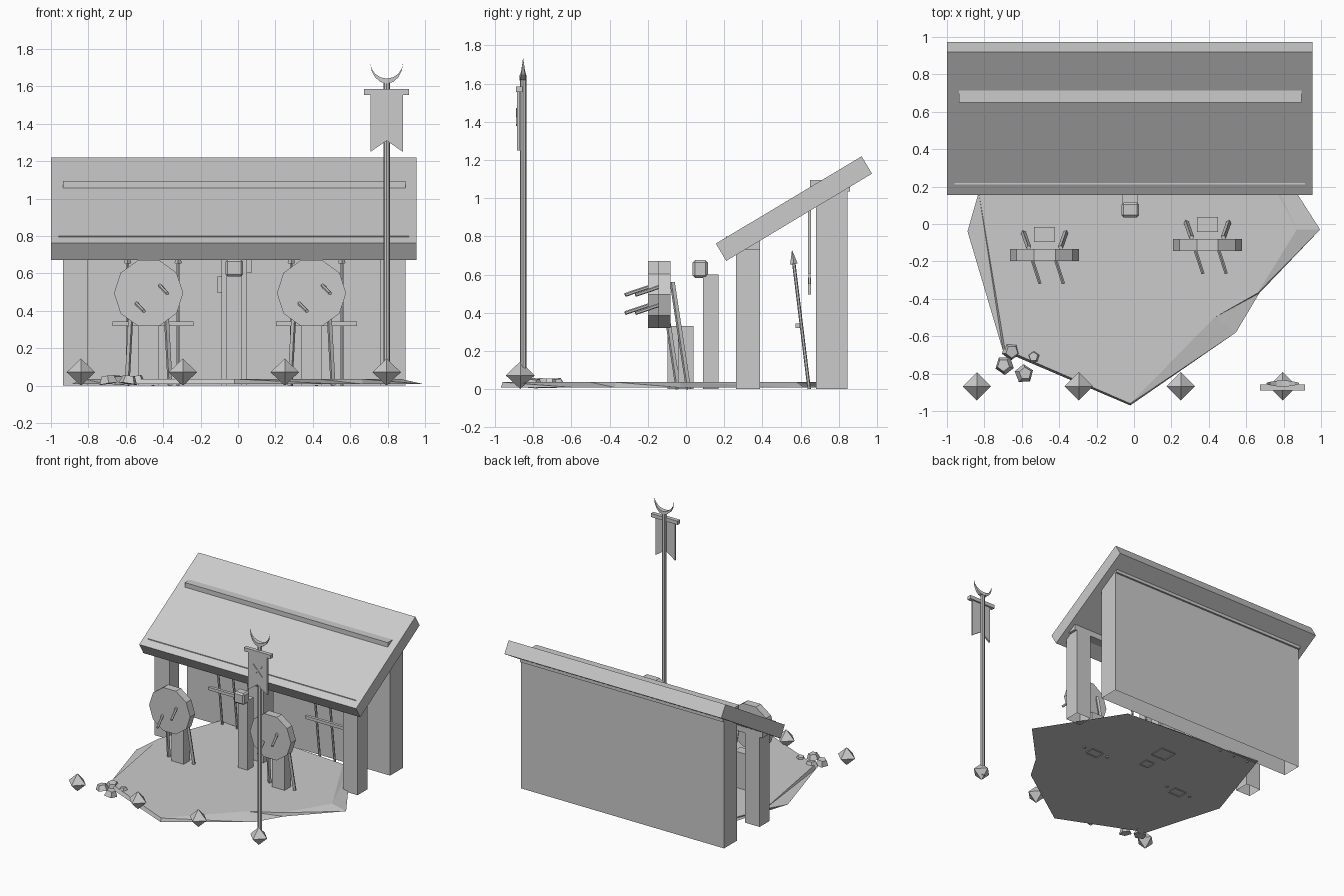
import bpy, bmesh, math
from mathutils import Vector, Matrix

if "Cube" in bpy.data.objects:
    bpy.data.objects.remove(bpy.data.objects["Cube"])

GREY = (0.6, 0.6, 0.6, 1)
mat = bpy.data.materials.new("plain_grey")
mat.use_nodes = True
mat.diffuse_color = GREY
mat.node_tree.nodes["Principled BSDF"].inputs["Base Color"].default_value = GREY


def finish(name, bm):
    bmesh.ops.recalc_face_normals(bm, faces=bm.faces)
    mesh = bpy.data.meshes.new(name)
    bm.to_mesh(mesh)
    bm.free()
    mesh.materials.append(mat)
    ob = bpy.data.objects.new(name, mesh)
    bpy.context.collection.objects.link(ob)
    return ob


def box(name, x, y, z, open_bottom=False, turn=None):
    """Box from (min, max) ranges, optionally turned about its centre."""
    bm = bmesh.new()
    bmesh.ops.create_cube(bm, size=1)
    size = [r[1] - r[0] for r in (x, y, z)]
    centre = Vector([(r[0] + r[1]) / 2 for r in (x, y, z)])
    if open_bottom:
        low = [f for f in bm.faces if f.normal.z < -0.9]
        bmesh.ops.delete(bm, geom=low, context='FACES_ONLY')
    m = Matrix.Translation(centre) @ (turn or Matrix()) @ Matrix.Diagonal((*size, 1))
    bm.transform(m)
    return finish(name, bm)


def rod(name, a, b, r1, r2=None, sides=6):
    """Straight rod or cone between two points."""
    a, b = Vector(a), Vector(b)
    d = b - a
    bm = bmesh.new()
    bmesh.ops.create_cone(bm, cap_ends=True, segments=sides, radius1=r1,
                          radius2=r1 if r2 is None else r2, depth=d.length)
    turn = d.to_track_quat('Z', 'Y').to_matrix().to_4x4()
    bm.transform(Matrix.Translation((a + b) / 2) @ turn)
    return finish(name, bm)


def plate(name, points, y0, y1):
    """Outline in x and z, given depth along y."""
    bm = bmesh.new()
    face = bm.faces.new([bm.verts.new((x, y0, z)) for x, z in points])
    new = bmesh.ops.extrude_face_region(bm, geom=[face])["geom"]
    bmesh.ops.translate(bm, vec=(0, y1 - y0, 0),
                        verts=[v for v in new if isinstance(v, bmesh.types.BMVert)])
    return finish(name, bm)


# Ground slab with an uneven rim
rim = [(.58, .62), (.995, -.03), (.67, -.37), (.545, -.58),
       (-.02, -.97), (-.70, -.68), (-.89, -.04), (-.65, .70)]
crown = [(.54, .58), (.87, -.03), (.66, -.37), (.43, -.50),
         (-.02, -.96), (-.69, -.67), (-.83, .17), (-.64, .68)]
bm = bmesh.new()
low = [bm.verts.new((x, y, .008)) for x, y in rim]
top = [bm.verts.new((x, y, .036)) for x, y in crown]
bm.faces.new(low)
bm.faces.new(top)
for i in range(len(low)):
    j = (i + 1) % len(low)
    bm.faces.new((low[i], low[j], top[j]))
    bm.faces.new((low[i], top[j], top[i]))
finish("ground", bm)

# Shelter: wall, posts, beams and sloping roof
box("back_wall", (-.935, .895), (.68, .845), (0, 1.035), True)
box("wall_beam", (-.935, .895), (.65, .86), (1.035, 1.095))
for side, x in (("right", -.868), ("middle", -.02), ("left", .828)):
    box(f"front_post_{side}", (x - .067, x + .067), (.262, .387), (0, .74), True)
box("front_beam", (-.96, .915), (.21, .387), (.73, .8))
box("roof", (-1, .955), (.565 - .445, .565 + .445), (.945 - .053, .945 + .053),
    turn=Matrix.Rotation(math.radians(30.9), 4, 'X'))

# Stepped hanging on the wall
box("wall_hanging_lower", (-.11, 0), (.64, .655), (.495, .585))
box("wall_hanging_upper", (-.075, .075), (.64, .655), (.605, .94))
box("wall_hanging_strap", (-.05, .02), (.642, .653), (.55, .65))

# Lantern on its post
box("lantern_post", (-.062, .022), (.09, .17), (0, .6), True)
lantern = box("lantern", (-.067, .027), (.035, .115), (.583, .675))
bev = lantern.modifiers.new("soft_edges", 'BEVEL')
bev.width = .012
bev.segments = 1

# Racks of leaning spears
for side, cx in (("right", -.455), ("left", .42)):
    box(f"rack_bar_{side}", (cx - .217, cx + .217), (.573, .597), (.32, .344))
    for i in (-1, 0, 1):
        x = cx + i * .135
        foot, neck, tip = (x, .645, 0), (x, .565, .655), (x, .555, .73)
        rod(f"spear_shaft_{side}", foot, neck, .009)
        rod(f"spear_head_{side}", neck, tip, .02, 0, 4)


# Archery targets: disc, block, two legs and two arrows
def target(side, cx, cy):
    cz = .495
    ring = [(cx + .185 * math.cos(i * math.tau / 10),
             cz + .185 * math.sin(i * math.tau / 10)) for i in range(10)]
    plate(f"target_disc_{side}", ring, cy - .032, cy + .032)
    box(f"target_block_{side}", (cx - .056, cx + .056), (cy + .07, cy + .15), (0, .33), True)
    for s in (-1, 1):
        rod(f"target_leg_{side}", (cx + s * .115, cy + .125, 0),
            (cx + s * .085, cy + .04, .56), .014, sides=4)
    for x, z in ((-.06, -.06), (.065, .035)):
        rod(f"arrow_{side}", (cx + x - .008, cy - .02, cz + z + .008),
            (cx + x + .035, cy - .152, cz + z - .037), .01)


target("right", -.478, -.166)
target("left", .393, -.112)

# Row of eight-sided marker stones
for i in range(4):
    x, y = -.84 + i * .545, -.868
    for end in (0, .145):
        rod("marker_stone", (x, y, .072), (x, y, end), .076, 0, 4)

# Heap of five-sided rocks
for i, (x, y) in enumerate([(-.655, -.68), (-.535, -.71), (-.695, -.755), (-.585, -.80)]):
    r = .038 if i == 1 else .052
    rock = rod("rock", (0, 0, -.021), (0, 0, .021), r, r * .65, 5)
    rock.location = (x, y, .032)
    rock.rotation_euler = (.12 * (-1) ** i, .1, i * 1.9)

# Banner pole with crossbar, notched cloth and crossed marks
px, py = .795, -.853
rod("banner_pole", (px, py, .03), (px, py, 1.63), .017, sides=8)
box("banner_crossbar", (px - .12, px + .12), (-.889, -.857), (1.555, 1.585))
plate("banner_cloth", [(px - .087, 1.56), (px - .087, 1.25), (px, 1.31),
                       (px + .087, 1.25), (px + .087, 1.56)], -.884, -.87)
for s in (-1, 1):
    box("banner_mark", (px - .005, px + .005), (-.889, -.884), (1.365, 1.485),
        turn=Matrix.Rotation(s * .75, 4, 'Y'))

# Crescent finial, thick in the middle and pointed at the tips
steps = 8
bm = bmesh.new()
rings = []
for i in range(steps + 1):
    t = -1 + 2 * i / steps
    x = px + .088 * math.sin(t * math.pi / 2)
    outer = 1.73 - .115 * math.cos(t * math.pi / 2)
    inner = 1.73 - .088 * math.cos(t * math.pi / 2)
    half = .018 * (1 - abs(t)) + .001
    rings.append([bm.verts.new((x, py + dy, z)) for dy, z in
                  ((-half, outer), (half, outer), (half, inner), (-half, inner))])
for a, b in zip(rings, rings[1:]):
    for k in range(4):
        bm.faces.new((a[k], a[(k + 1) % 4], b[(k + 1) % 4], b[k]))
bm.faces.new(rings[0])
bm.faces.new(rings[-1])
bmesh.ops.remove_doubles(bm, verts=bm.verts, dist=.0001)
finish("crescent_finial", bm)
